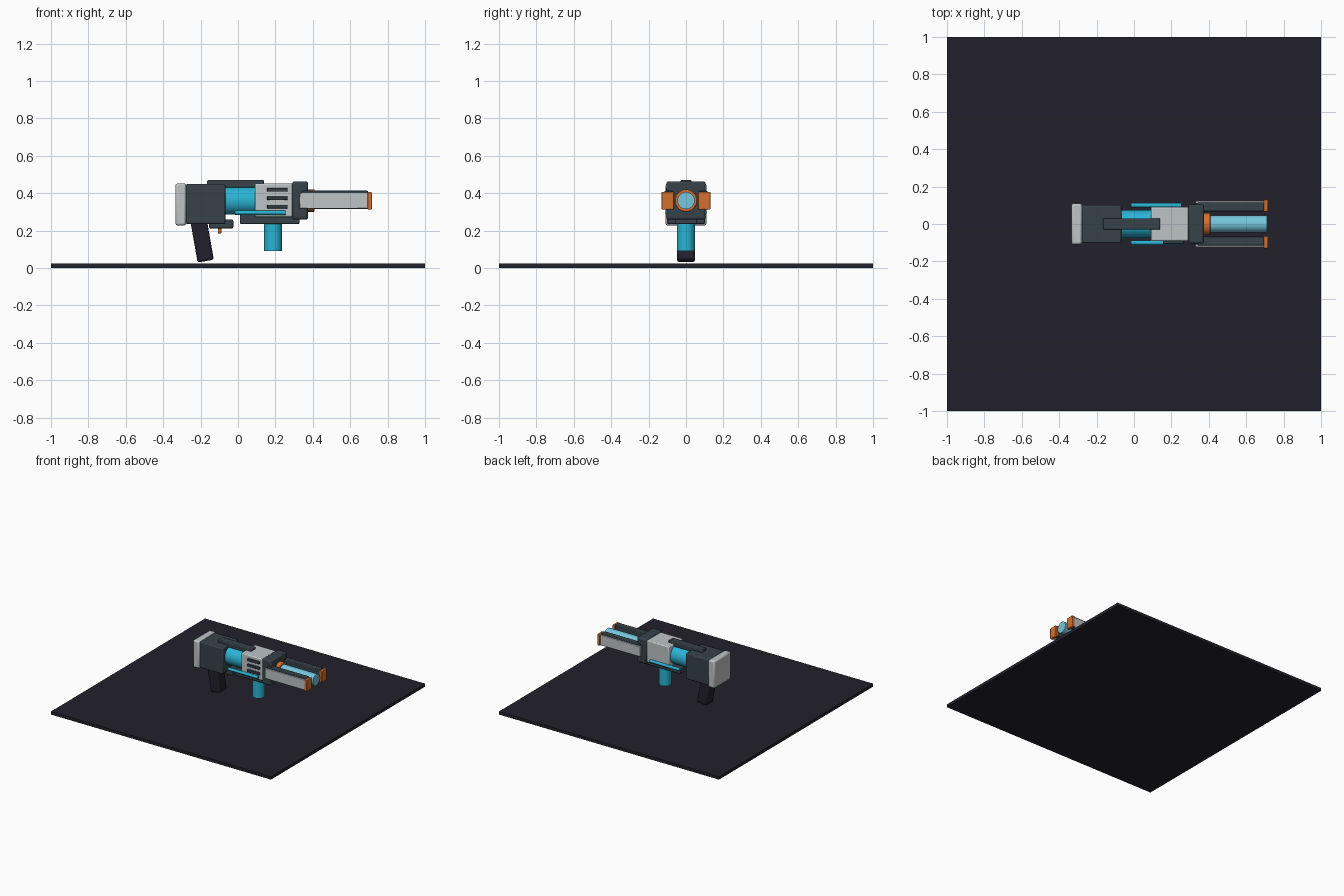
import bpy, math

if "Cube" in bpy.data.objects:
    bpy.data.objects.remove(bpy.data.objects["Cube"])


def material(name, rgb):
    # sRGB 0-255 to linear diffuse colour
    lin = [((c / 255 + 0.055) / 1.055) ** 2.4 for c in rgb]
    m = bpy.data.materials.new(name)
    m.diffuse_color = (*lin, 1)
    m.use_nodes = True
    m.node_tree.nodes["Principled BSDF"].inputs["Base Color"].default_value = m.diffuse_color
    return m


SLATE = material("slate", (54, 66, 73))
GREY = material("light_grey", (190, 196, 198))
CYAN = material("cyan", (42, 180, 212))
PALE = material("pale_cyan", (118, 198, 220))
ORANGE = material("orange", (212, 112, 48))
BLACK = material("blue_black", (34, 33, 44))


def finish(ob, name, mat, bevel):
    ob.name = name
    ob.data.materials.append(mat)
    if bevel:
        b = ob.modifiers.new("bevel", 'BEVEL')
        b.width = bevel
        b.segments = 2
        b.limit_method = 'ANGLE'
    bpy.ops.object.shade_smooth_by_angle(angle=math.radians(35))
    return ob


def box(name, x, y, z, mat, bevel=0.0, tilt=0.0):
    # each range is (min, max); tilt turns the box about the y axis
    r = (x, y, z)
    bpy.ops.mesh.primitive_cube_add(size=1, location=[sum(v) / 2 for v in r])
    ob = bpy.context.object
    ob.scale = [v[1] - v[0] for v in r]
    bpy.ops.object.transform_apply(location=False, rotation=False, scale=True)
    ob.rotation_euler.y = tilt
    return finish(ob, name, mat, bevel)


def rod(name, a, b, radius, mat, axis='X', sides=24, bevel=0.0):
    # cylinder from point a, running along one axis to coordinate b
    i = 'XYZ'.index(axis)
    loc = list(a)
    loc[i] = (a[i] + b) / 2
    rot = (0, math.pi / 2, 0) if axis == 'X' else (0, 0, 0)
    bpy.ops.mesh.primitive_cylinder_add(vertices=sides, radius=radius,
                                        depth=abs(b - a[i]), location=loc, rotation=rot)
    return finish(bpy.context.object, name, mat, bevel)


# Display base
box("base", (-1, 1), (-1, 1), (0, 0.025), BLACK)

# Stock and receiver
box("butt_plate", (-0.335, -0.277), (-0.11, 0.11), (0.227, 0.452), GREY, 0.012)
box("receiver", (-0.28, -0.068), (-0.102, 0.102), (0.235, 0.448), SLATE, 0.008)
box("top_rail", (-0.165, 0.14), (-0.03, 0.03), (0.43, 0.47), SLATE, 0.006)

# Energy core and front housing
rod("energy_core", (-0.08, 0, 0.36), 0.1, 0.075, CYAN)
box("front_housing", (0.09, 0.295), (-0.092, 0.092), (0.272, 0.452), GREY, 0.008)
for i in range(3):
    box(f"vent_{i}", (0.155, 0.265), (-0.107, -0.088),
        (0.318 + 0.045 * i, 0.337 + 0.045 * i), SLATE, 0.003)
box("front_collar", (0.29, 0.375), (-0.105, 0.105), (0.258, 0.463), SLATE, 0.012)
box("lower_rail", (0.01, 0.33), (-0.06, 0.06), (0.235, 0.285), SLATE, 0.006)

# Grip, trigger and canister
box("grip", (-0.236, -0.148), (-0.048, 0.048), (0.035, 0.26), BLACK, 0.012,
    tilt=-math.radians(10))
box("trigger_housing", (-0.155, -0.025), (-0.045, 0.045), (0.21, 0.26), SLATE, 0.01)
box("trigger", (-0.108, -0.088), (-0.012, 0.012), (0.185, 0.225), ORANGE, 0.003)
rod("canister", (0.188, 0, 0.09), 0.245, 0.048, CYAN, 'Z')

# Barrel
rod("barrel_ring", (0.37, 0, 0.36), 0.41, 0.06, ORANGE, bevel=0.004)
rod("barrel", (0.38, 0, 0.36), 0.712, 0.046, PALE)


def span(s, a, b):
    return tuple(sorted((s * a, s * b)))


# Paired side tubes and prongs
for s, side in ((-1, "right"), (1, "left")):
    rod(f"side_tube_{side}", (-0.015, s * 0.1, 0.296), 0.255, 0.012, CYAN, sides=16)
    box(f"prong_core_{side}", (0.34, 0.695), span(s, 0.068, 0.115), (0.325, 0.413), SLATE, 0.005)
    box(f"prong_plate_{side}", (0.328, 0.697), span(s, 0.108, 0.124), (0.317, 0.402), GREY, 0.004)
    box(f"prong_tip_{side}", (0.692, 0.716), span(s, 0.065, 0.131), (0.313, 0.406), ORANGE, 0.004)
